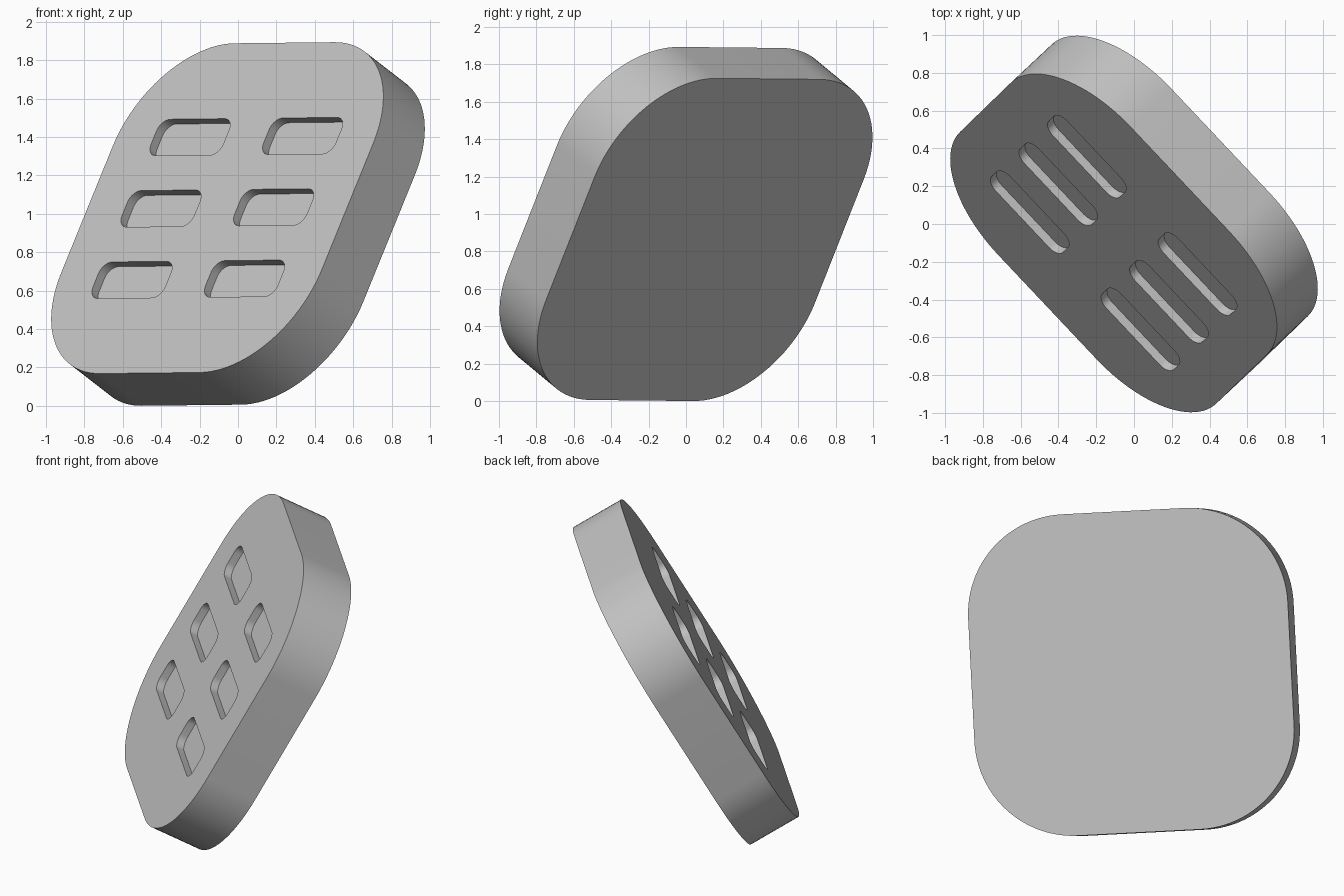
import bpy, bmesh, math
from mathutils import Matrix, Vector

if "Cube" in bpy.data.objects:
    bpy.data.objects.remove(bpy.data.objects["Cube"], do_unlink=True)

SIDE, THICK, RADIUS = 1.977, 0.34, 0.61
POCKET_W, POCKET_H, POCKET_R, DEPTH = 0.55, 0.218, 0.07, 0.05
PITCH = 0.427

grey = bpy.data.materials.new("plain grey")
grey.use_nodes = True
grey.diffuse_color = (0.54, 0.54, 0.54, 1)
grey.node_tree.nodes["Principled BSDF"].inputs["Base Color"].default_value = grey.diffuse_color


def rounded_prism(bm, cx, cy, w, h, r, z0, z1, steps):
    """Extrude a rounded rectangle from z0 to z1."""
    verts = []
    for k, (sx, sy) in enumerate([(1, 1), (-1, 1), (-1, -1), (1, -1)]):
        for i in range(steps + 1):
            a = (k + i / steps) * math.pi / 2
            verts.append(bm.verts.new((cx + sx * (w / 2 - r) + r * math.cos(a),
                                       cy + sy * (h / 2 - r) + r * math.sin(a), z0)))
    face = bm.faces.new(verts)
    top = bmesh.ops.extrude_face_region(bm, geom=[face])["geom"]
    bmesh.ops.translate(bm, vec=(0, 0, z1 - z0),
                        verts=[g for g in top if isinstance(g, bmesh.types.BMVert)])
    bmesh.ops.recalc_face_normals(bm, faces=bm.faces)


def make_object(name, bm):
    mesh = bpy.data.meshes.new(name)
    bm.to_mesh(mesh)
    bm.free()
    mesh.materials.append(grey)
    obj = bpy.data.objects.new(name, mesh)
    bpy.context.collection.objects.link(obj)
    return obj


# Slab with generously rounded corners
bm = bmesh.new()
rounded_prism(bm, 0, 0, SIDE, SIDE, RADIUS, -THICK / 2, THICK / 2, 24)
slab = make_object("rounded_slab", bm)

# Cutter for the two columns of three shallow pockets
bm = bmesh.new()
for col in (-1, 1):
    for row in (-1, 0, 1):
        rounded_prism(bm, col * PITCH, row * PITCH, POCKET_W, POCKET_H, POCKET_R,
                      THICK / 2 - DEPTH, THICK / 2 + DEPTH, 10)
cutter = make_object("pocket_cutter", bm)
cutter.hide_render = True

cut = slab.modifiers.new("pockets", "BOOLEAN")
cut.operation = "DIFFERENCE"
cut.solver = "EXACT"
cut.object = cutter
bpy.context.view_layer.objects.active = slab
slab.select_set(True)
bpy.ops.object.modifier_apply(modifier=cut.name)
bpy.data.objects.remove(cutter, do_unlink=True)

# Tilt the slab so its pocketed face looks forward, right and up
across = Vector((0.683, -0.730, 0)).normalized()
normal = Vector((-0.635, -0.594, 0.493)).normalized()
along = normal.cross(across).normalized()
across = along.cross(normal)
tilt = Matrix((across, along, normal)).transposed()
slab.data.transform((tilt @ Matrix.Rotation(math.radians(0.5), 3, "Z")).to_4x4())

# Stand it on the ground
lowest = min(v.co.z for v in slab.data.vertices)
slab.data.transform(Matrix.Translation((0, 0, -lowest)))
bpy.ops.object.shade_smooth_by_angle(angle=math.radians(30))
